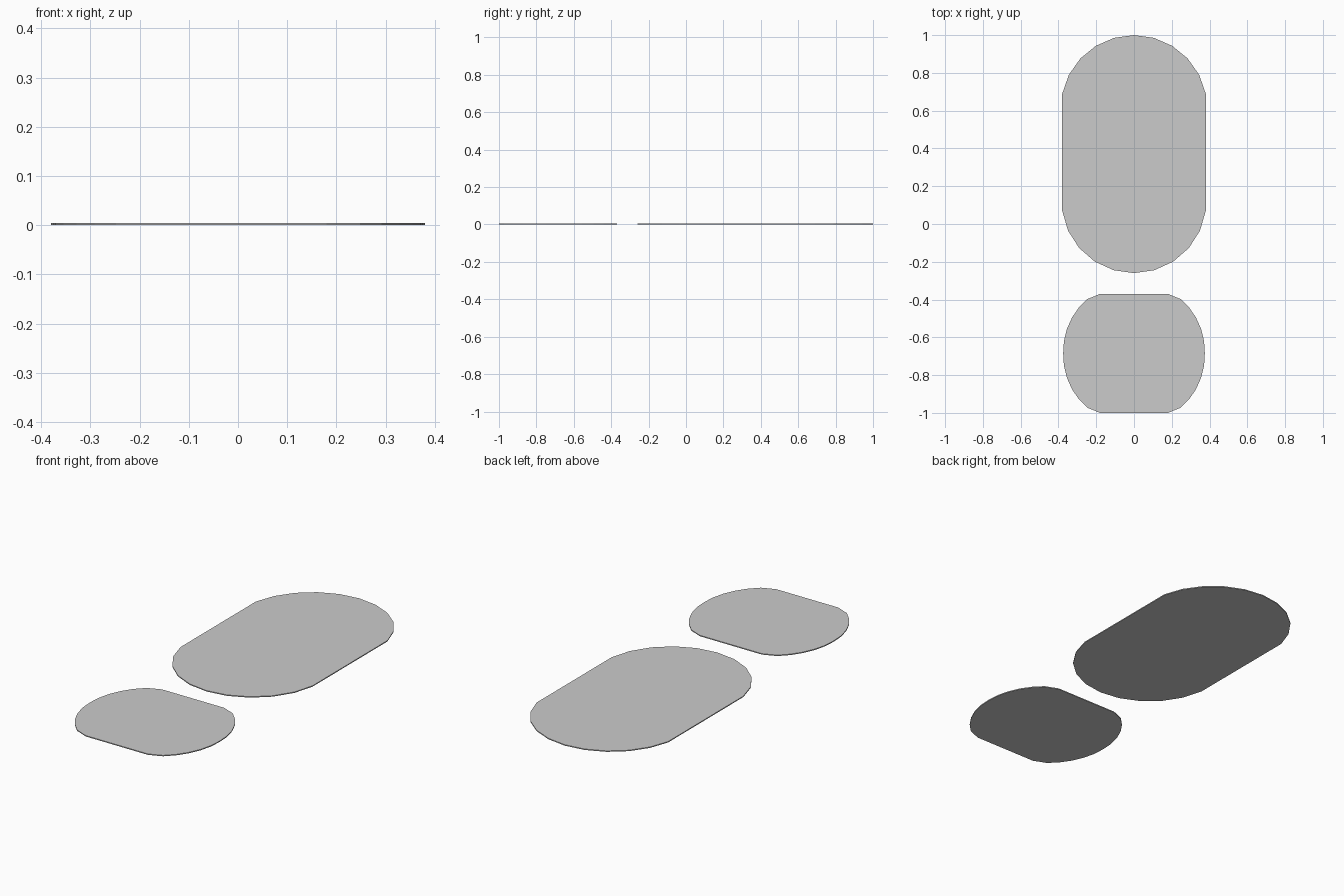
import bpy, bmesh
from math import sin, cos, asin, pi

if "Cube" in bpy.data.objects:
    bpy.data.objects.remove(bpy.data.objects["Cube"])

THICKNESS = 0.005


def arc(half, rise, steps):
    """Quarter of a circular cap: (across, out) points from the crown to its end."""
    r = (half * half + rise * rise) / (2 * rise)
    end = asin(half / r)
    return [(r * sin(end * i / steps), rise - r + r * cos(end * i / steps))
            for i in range(steps + 1)]


def mirrored(quarter):
    return [(-a, b) for a, b in quarter[:0:-1]] + quarter


def slab(name, outline):
    bm = bmesh.new()
    face = bm.faces.new([bm.verts.new((x, y, 0)) for x, y in outline])
    top = bmesh.ops.extrude_face_region(bm, geom=[face])["geom"]
    bmesh.ops.translate(bm, vec=(0, 0, THICKNESS),
                        verts=[v for v in top if isinstance(v, bmesh.types.BMVert)])
    bmesh.ops.recalc_face_normals(bm, faces=bm.faces)
    mesh = bpy.data.meshes.new(name)
    bm.to_mesh(mesh)
    bm.free()
    obj = bpy.data.objects.new(name, mesh)
    bpy.context.collection.objects.link(obj)
    return obj


# Long pad: straight sides with a rounded cap at each end
back = [(x, 0.69 + y) for x, y in mirrored(arc(0.38, 0.31, 5))]
front = [(-x, 0.07 - y) for x, y in mirrored(arc(0.38, 0.33, 5))]
slab("long_pad", back + front)

# Short pad: straight front and back edges with bulging sides
side = [(0, 0.375), (0.065, 0.371), (0.13, 0.355), (0.19, 0.328),
        (0.243, 0.292), (0.287, 0.248), (0.315, 0.18)]
right = [(x, -0.685 + y) for y, x in mirrored(side)]
left = [(-x, y) for x, y in reversed(right)]
slab("short_pad", right + left)
